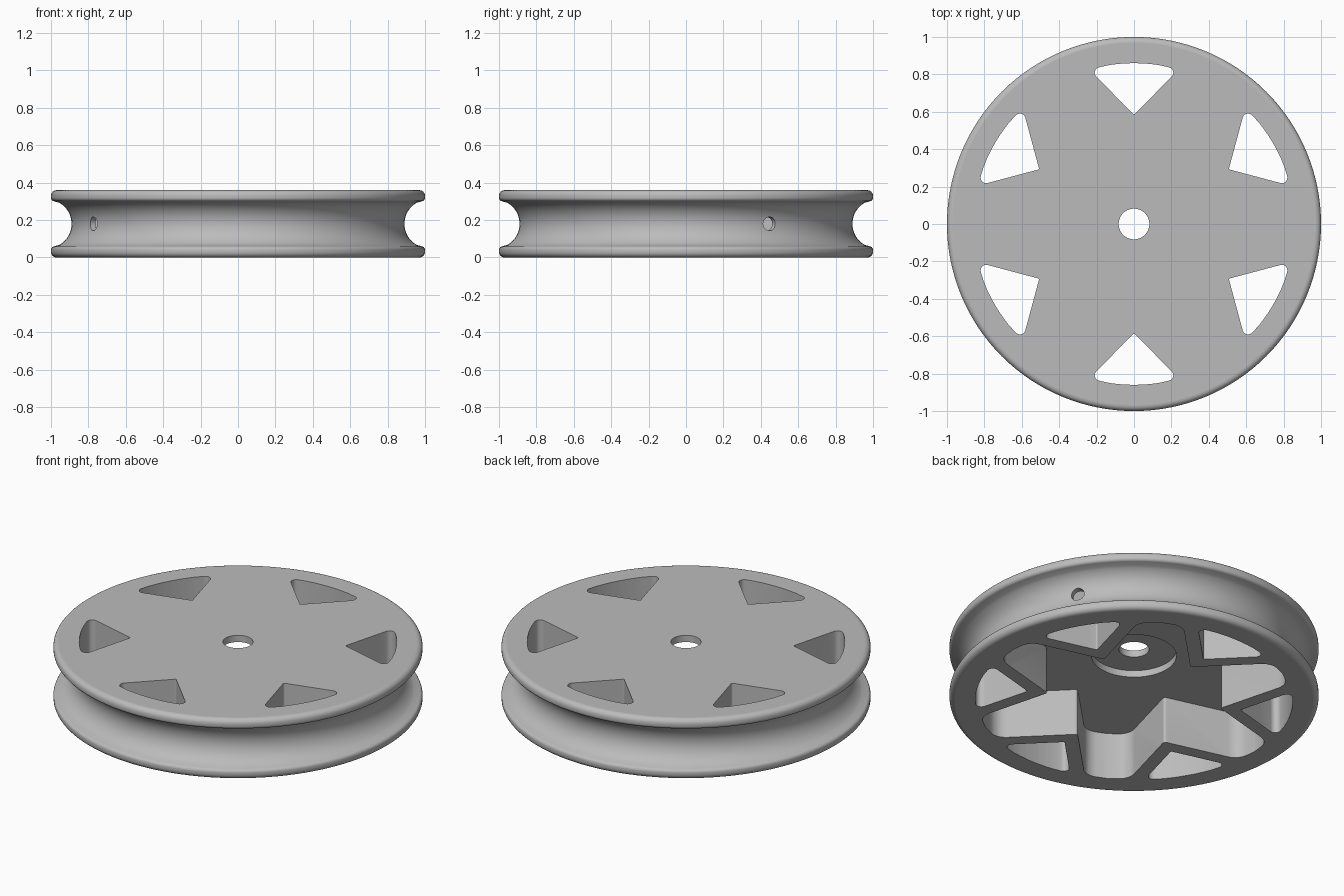
import bpy, bmesh
from math import sin, cos, tan, pi, radians
from mathutils import Vector, Matrix

cube = bpy.data.objects.get("Cube")
if cube:
    bpy.data.objects.remove(cube)

grey = bpy.data.materials.new("satin_grey")
grey.use_nodes = True
colour = (0.5, 0.5, 0.5, 1)
grey.diffuse_color = colour
grey.node_tree.nodes["Principled BSDF"].inputs["Base Color"].default_value = colour

HEIGHT = 0.36
FLOOR = 0.28


def polar(r, deg):
    return Vector((r * cos(radians(deg)), r * sin(radians(deg))))


def rounded(corners, steps=6):
    """Turn (point, radius) corners into an outline with filleted corners."""
    out = []
    for i, (p, r) in enumerate(corners):
        p = Vector(p)
        if r == 0:
            out.append(p)
            continue
        a = (Vector(corners[i - 1][0]) - p).normalized()
        b = (Vector(corners[(i + 1) % len(corners)][0]) - p).normalized()
        half = a.angle(b) / 2
        centre = p + (a + b).normalized() * (r / sin(half))
        start = p + a * (r / tan(half)) - centre
        end = p + b * (r / tan(half)) - centre
        sweep = start.angle_signed(end)
        for k in range(steps + 1):
            out.append(centre + Matrix.Rotation(-sweep * k / steps, 2) @ start)
    return out


def make_object(name, bm):
    bmesh.ops.recalc_face_normals(bm, faces=bm.faces)
    mesh = bpy.data.meshes.new(name)
    bm.to_mesh(mesh)
    bm.free()
    mesh.materials.append(grey)
    obj = bpy.data.objects.new(name, mesh)
    bpy.context.collection.objects.link(obj)
    return obj


def prism(name, outline, z0, z1):
    bm = bmesh.new()
    face = bm.faces.new([bm.verts.new((p.x, p.y, z0)) for p in outline])
    top = bmesh.ops.extrude_face_region(bm, geom=[face])["geom"]
    bmesh.ops.translate(bm, vec=(0, 0, z1 - z0),
                        verts=[v for v in top if isinstance(v, bmesh.types.BMVert)])
    return make_object(name, bm)


def cut(body, cutter):
    cutter.hide_render = True
    mod = body.modifiers.new("cut", 'BOOLEAN')
    mod.operation = 'DIFFERENCE'
    mod.solver = 'EXACT'
    mod.object = cutter
    bpy.context.view_layer.objects.active = body
    bpy.ops.object.modifier_apply(modifier=mod.name)
    bpy.data.objects.remove(cutter)


# Wheel body: lathed profile with rounded lips and a round rope groove
mid = HEIGHT / 2
lower = [((1, 0), 0.03), ((1, 0.055), 0.02)]
groove = [(Vector((1.02, mid)) + polar(0.13, 240 - 6 * k), 0) for k in range(21)]
upper = [((x, HEIGHT - z), r) for (x, z), r in reversed(lower)]
profile = rounded([((0.082, 0), 0)] + lower + groove + upper + [((0.082, HEIGHT), 0)])

bm = bmesh.new()
verts = [bm.verts.new((p.x, 0, p.y)) for p in profile]
edges = [bm.edges.new((v, verts[i - 1])) for i, v in enumerate(verts)]
bmesh.ops.spin(bm, geom=verts + edges, cent=(0, 0, 0), axis=(0, 0, 1),
               angle=2 * pi, steps=128, use_merge=True)
bmesh.ops.remove_doubles(bm, verts=bm.verts, dist=1e-5)
wheel = make_object("pulley_wheel", bm)

# Star-shaped pocket in the underside, one arm between each pair of windows
star = []
for k in range(6):
    arm = 60 * k
    star += [(polar(0.475, arm - 30), 0.015),
             (polar(0.85, arm - 8.3), 0.09),
             (polar(0.855, arm), 0),
             (polar(0.85, arm + 8.3), 0.09)]
cut(wheel, prism("pocket_cutter", rounded(star), -0.1, FLOOR))

# Round recess around the axle hole
recess = [polar(0.23, 360 * k / 64) for k in range(64)]
cut(wheel, prism("recess_cutter", recess, FLOOR - 0.1, 0.32))

# Six rounded triangular windows
for k in range(6):
    a = 30 + 60 * k
    window = [(polar(0.585, a), 0.008), (polar(0.86, a - 16.2), 0.03)]
    window += [(polar(0.86, a + d), 0) for d in (-9, -6, -3, 0, 3, 6, 9)]
    window += [(polar(0.86, a + 16.2), 0.03)]
    cut(wheel, prism("window_cutter", rounded(window), -0.1, HEIGHT + 0.1))

# Two small rope holes through the groove wall
for a in (30, 210):
    bm = bmesh.new()
    centre = polar(0.87, a)
    place = (Matrix.Translation((centre.x, centre.y, mid))
             @ Matrix.Rotation(radians(a), 4, 'Z') @ Matrix.Rotation(pi / 2, 4, 'Y'))
    bmesh.ops.create_cone(bm, cap_ends=True, segments=32, radius1=0.037,
                          radius2=0.037, depth=0.16, matrix=place)
    cut(wheel, make_object("rope_hole_cutter", bm))

# Smooth curved walls, flat horizontal faces
bpy.ops.object.select_all(action='DESELECT')
wheel.select_set(True)
bpy.context.view_layer.objects.active = wheel
bpy.ops.object.shade_smooth_by_angle(angle=radians(30))
for poly in wheel.data.polygons:
    if abs(poly.normal.z) > 0.999:
        poly.use_smooth = False
